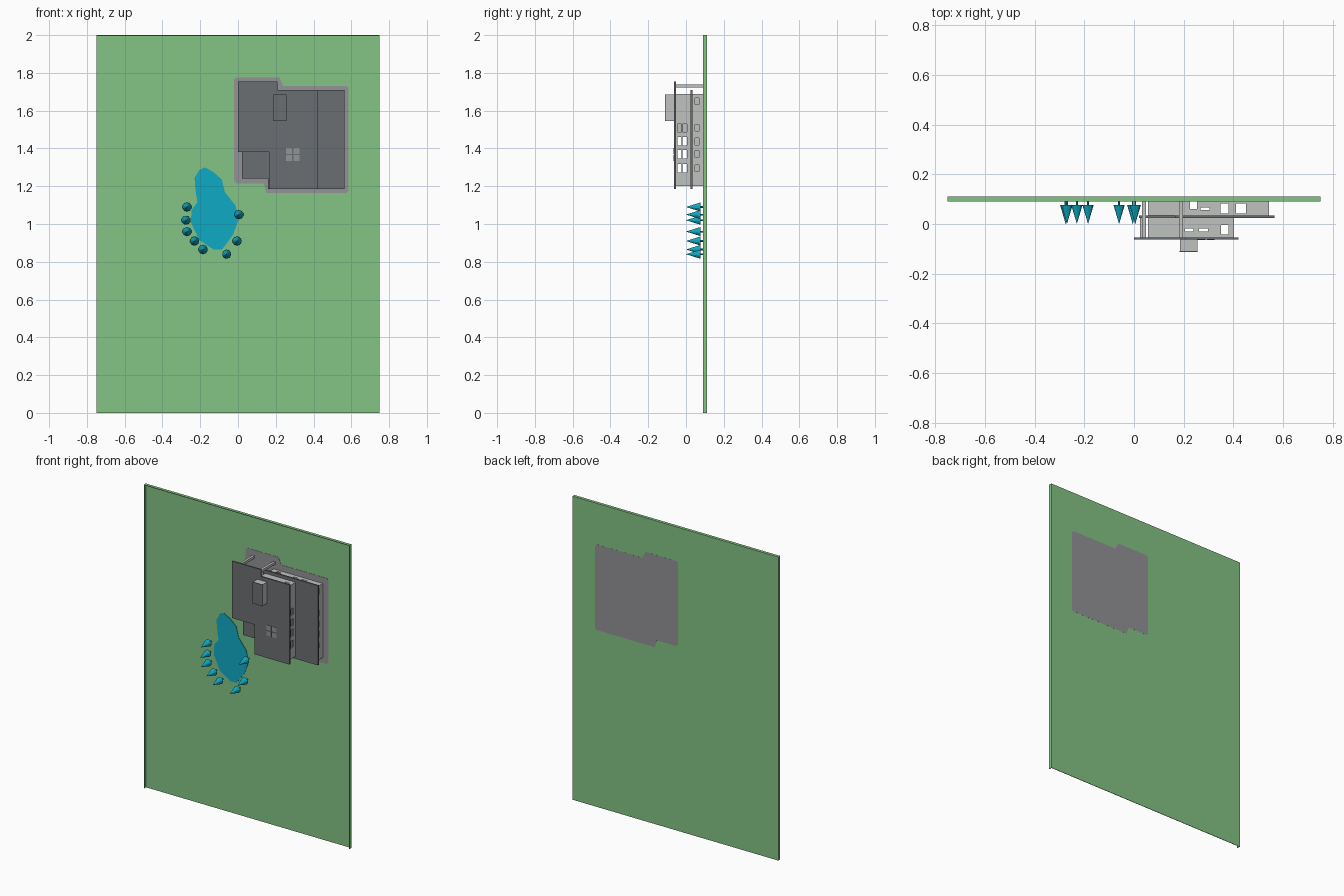
import bpy, bmesh, math
from mathutils import Matrix, Vector

if "Cube" in bpy.data.objects:
    bpy.data.objects.remove(bpy.data.objects["Cube"])


def material(name, r, g, b):
    linear = [((c / 255 + 0.055) / 1.055) ** 2.4 for c in (r, g, b)] + [1]
    m = bpy.data.materials.new(name)
    m.use_nodes = True
    m.diffuse_color = linear
    m.node_tree.nodes["Principled BSDF"].inputs["Base Color"].default_value = linear
    return m


GRASS = material("grass green", 132, 195, 132)
PAVING = material("paving grey", 147, 147, 151)
ROOF = material("roof dark grey", 107, 110, 113)
WALL = material("wall light grey", 192, 194, 192)
WATER = material("water teal", 15, 170, 195)


def finish(name, bm, mat):
    bmesh.ops.recalc_face_normals(bm, faces=bm.faces)
    mesh = bpy.data.meshes.new(name)
    bm.to_mesh(mesh)
    bm.free()
    obj = bpy.data.objects.new(name, mesh)
    bpy.context.collection.objects.link(obj)
    if mat:
        mesh.materials.append(mat)
    return obj


def add_box(bm, x, y, z):
    """Box from three (low, high) ranges."""
    size = Vector([r[1] - r[0] for r in (x, y, z)])
    mid = Vector([(r[0] + r[1]) / 2 for r in (x, y, z)])
    bmesh.ops.create_cube(bm, size=1, matrix=Matrix.Translation(mid) @ Matrix.Diagonal(size).to_4x4())


def boxes(name, ranges, mat):
    bm = bmesh.new()
    for r in ranges:
        add_box(bm, *r)
    return finish(name, bm, mat)


def prism(name, outline, y0, y1, mat, caps=True):
    """Outline in x, z extruded along y."""
    bm = bmesh.new()
    rings = [[bm.verts.new((x, y, z)) for x, z in outline] for y in (y0, y1)]
    n = len(outline)
    for i in range(n):
        j = (i + 1) % n
        bm.faces.new((rings[0][i], rings[0][j], rings[1][j], rings[1][i]))
    if caps:
        for ring in rings:
            bm.faces.new(ring)
    return finish(name, bm, mat)


# Lawn: thin sheet with a rim on three sides
boxes("lawn", [((-0.75, 0.75), (0.107, 0.11), (0, 2))], GRASS)
boxes("lawn_rim", [((s * 0.748 - 0.002, s * 0.748 + 0.002), (0.09, 0.107), (0, 2)) for s in (-1, 1)]
      + [((-0.746, 0.746), (0.09, 0.107), (1.996, 2))], GRASS)

# Paving under the house, showing through to the back
prism("paving", [(-0.02, 1.23), (-0.01, 1.215), (0.135, 1.215), (0.15, 1.165), (0.575, 1.165),
                 (0.585, 1.175), (0.585, 1.72), (0.575, 1.73), (0.24, 1.73), (0.22, 1.775),
                 (-0.01, 1.775), (-0.02, 1.765)], 0.1055, 0.1104, PAVING)

# Pond
prism("pond", [(-0.23, 1.245), (-0.205, 1.285), (-0.175, 1.30), (-0.13, 1.275), (-0.085, 1.235),
               (-0.07, 1.17), (-0.015, 1.10), (0.005, 1.03), (-0.025, 0.945), (-0.085, 0.865),
               (-0.13, 0.865), (-0.205, 0.915), (-0.25, 1.01), (-0.245, 1.075), (-0.215, 1.115),
               (-0.225, 1.18)], 0.104, 0.107, WATER)

# Trees around the pond
for x, z in [(-0.27, 1.09), (-0.275, 1.02), (-0.27, 0.96), (-0.23, 0.91),
             (-0.185, 0.865), (-0.06, 0.84), (-0.005, 0.91), (0.005, 1.05)]:
    bm = bmesh.new()
    for r_base, r_tip, y0, y1 in ((0.024, 0, 0.077, 0), (0.004, 0.004, 0.107, 0.077)):
        place = Matrix.Translation((x, (y0 + y1) / 2, z)) @ Matrix.Rotation(math.pi / 2, 4, "X")
        bmesh.ops.create_cone(bm, cap_ends=True, segments=10, radius1=r_base, radius2=r_tip,
                              depth=y0 - y1, matrix=place)
    finish("tree", bm, WATER)

# Roof slabs
prism("lower_roof", [(0.02, 1.24), (0.16, 1.24), (0.16, 1.185), (0.565, 1.185), (0.565, 1.71),
                     (0.165, 1.71), (0.165, 1.42), (0.02, 1.42)], 0.025, 0.035, ROOF)
prism("upper_roof", [(0, 1.38), (0.165, 1.38), (0.165, 1.185), (0.42, 1.185), (0.42, 1.71),
                     (0.21, 1.71), (0.21, 1.755), (0, 1.755)], -0.063, -0.054, ROOF)

# Hollow storey walls
lower = prism("lower_walls", [(0.06, 1.26), (0.19, 1.26), (0.19, 1.205), (0.54, 1.205), (0.54, 1.685),
                              (0.19, 1.685), (0.19, 1.62), (0.06, 1.62)], 0.034, 0.106, WALL, False)
upper = prism("upper_walls", [(0.06, 1.40), (0.185, 1.40), (0.185, 1.205), (0.398, 1.205), (0.398, 1.685),
                              (0.185, 1.685), (0.185, 1.62), (0.06, 1.62)], -0.055, 0.026, WALL, False)

# Window openings: side rows run along x, end rows run along z
rows = [1.295, 1.37, 1.4375]
side_upper = [((-0.1, 0.7), (-0.046, 0.004), (z - 0.023, z + 0.023)) for z in rows]
side_upper.append(((0.3, 0.7), (-0.046, 0.004), (1.487, 1.53)))
side_lower = [((0.5, 0.7), (0.048, 0.07), (z - 0.018, z + 0.018)) for z in rows + [1.51, 1.65]]
end_upper = [((x - w, x + w), (y0, y1), (1.1, 1.8)) for x, w, y0, y1 in
             [(0.222, 0.017, -0.03, -0.018), (0.28, 0.018, -0.03, -0.018), (0.365, 0.015, -0.042, -0.005)]]
end_lower = [((x - w, x + w), (y0, y1), (1.1, 1.8)) for x, w, y0, y1 in
             [(0.24, 0.014, 0.06, 0.09), (0.285, 0.018, 0.056, 0.066),
              (0.365, 0.016, 0.042, 0.082), (0.43, 0.02, 0.042, 0.082)]]
for walls, cuts in ((lower, (side_lower, end_lower)), (upper, (side_upper, end_upper))):
    shell = walls.modifiers.new("thickness", "SOLIDIFY")
    shell.thickness = 0.008
    shell.offset = 0
    shell.use_even_offset = True
    for cut in cuts:
        cutter = boxes("window_cutter", cut, None)
        cutter.hide_render = True
        cutter.hide_viewport = True
        cutter.display_type = "WIRE"
        mod = walls.modifiers.new("windows", "BOOLEAN")
        mod.operation = "DIFFERENCE"
        mod.solver = "EXACT"
        mod.object = cutter

# Window bars on the side rows
boxes("window_bars", [((0.395, 0.401), (-0.023, -0.019), (z - 0.023, z + 0.023))
                      for z in rows + [1.508]], ROOF)

# Porch posts
boxes("porch_posts", [((x - 0.008, x + 0.008), (-0.055, 0.106), (1.722, 1.738)) for x in (0.04, 0.19)]
      + [((0.025, 0.041), (-0.055, 0.026), (1.395, 1.411))], WALL)

# Chimney
boxes("chimney", [((0.185, 0.255), (-0.109, -0.062), (1.545, 1.685))], WALL)
boxes("chimney_cap", [((0.184, 0.256), (-0.112, -0.108), (1.544, 1.686))], ROOF)

# Skylight: four panes
boxes("skylight", [((x, x + 0.032), (-0.065, -0.06), (z, z + 0.032))
                   for x in (0.255, 0.293) for z in (1.333, 1.371)], PAVING)
